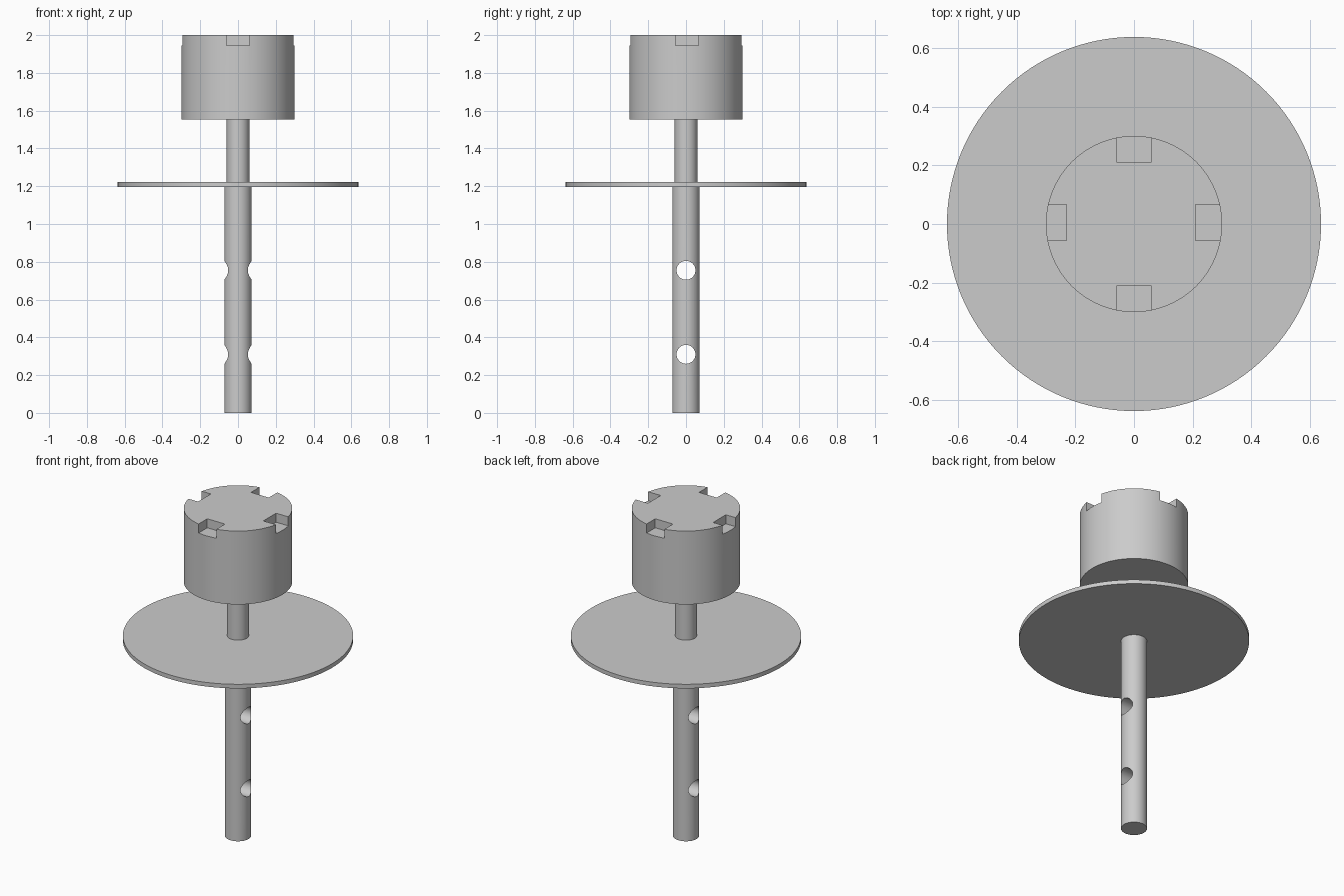
import bpy
import math

if "Cube" in bpy.data.objects:
    bpy.data.objects.remove(bpy.data.objects["Cube"])


def cylinder(name, r, z0, z1, sides=96):
    bpy.ops.mesh.primitive_cylinder_add(vertices=sides, radius=r, depth=z1 - z0,
                                        location=(0, 0, (z0 + z1) / 2))
    ob = bpy.context.object
    ob.name = name
    return ob


def box(x0, x1, y0, y1, z0, z1):
    bpy.ops.mesh.primitive_cube_add(size=1, location=((x0 + x1) / 2, (y0 + y1) / 2, (z0 + z1) / 2))
    ob = bpy.context.object
    ob.scale = (x1 - x0, y1 - y0, z1 - z0)
    return ob


def cut(ob, cutters):
    for c in cutters:
        c.hide_render = True
        mod = ob.modifiers.new("cut", 'BOOLEAN')
        mod.operation = 'DIFFERENCE'
        mod.solver = 'EXACT'
        mod.object = c
        bpy.context.view_layer.objects.active = ob
        bpy.ops.object.modifier_apply(modifier=mod.name)
        bpy.data.objects.remove(c, do_unlink=True)


def smooth(ob):
    bpy.ops.object.select_all(action='DESELECT')
    ob.select_set(True)
    bpy.context.view_layer.objects.active = ob
    bpy.ops.object.shade_smooth_by_angle(angle=math.radians(30))


# Head with four rim notches
head = cylinder("head", 0.30, 1.552, 2.0)
cut(head, [box(-0.06, 0.06, 0.211, 0.4, 1.945, 2.1),
           box(-0.06, 0.06, -0.4, -0.211, 1.945, 2.1),
           box(0.21, 0.4, -0.056, 0.067, 1.945, 2.1),
           box(-0.4, -0.23, -0.056, 0.067, 1.945, 2.1)])

# Neck and flange disc
neck = cylinder("neck", 0.06, 1.222, 1.552, 64)
flange = cylinder("flange", 0.637, 1.197, 1.222, 128)

# Lower shaft with two cross holes along x
shaft = cylinder("shaft", 0.072, 0.0, 1.197, 64)
holes = []
for z in (0.31, 0.755):
    bpy.ops.mesh.primitive_cylinder_add(vertices=48, radius=0.05, depth=0.4,
                                        location=(0, 0, z), rotation=(0, math.pi / 2, 0))
    holes.append(bpy.context.object)
cut(shaft, holes)

for part in (head, neck, flange, shaft):
    smooth(part)
